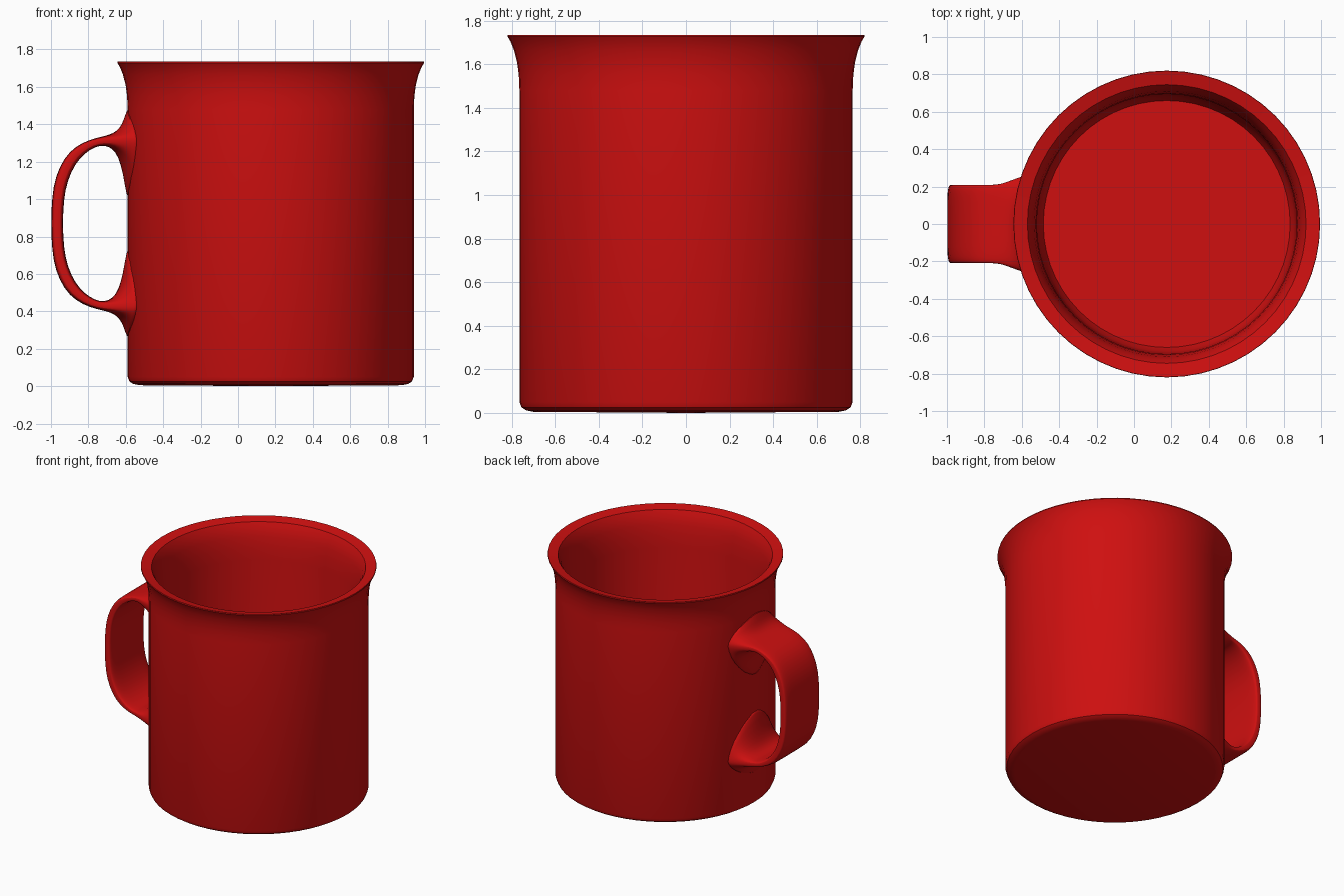
import bpy, bmesh, math
from mathutils import Vector

if "Cube" in bpy.data.objects:
    bpy.data.objects.remove(bpy.data.objects["Cube"], do_unlink=True)

CENTRE_X = 0.175
RADIUS = 0.765
HANDLE_Z = 0.87

# Single glossy red
red = bpy.data.materials.new("enamel red")
red.use_nodes = True
colour = (0.62, 0.005, 0.005, 1)
red.diffuse_color = colour
red.node_tree.nodes["Principled BSDF"].inputs["Base Color"].default_value = colour


def finish(bm, name):
    """Turn a bmesh into a smooth shaded object in the scene."""
    bmesh.ops.recalc_face_normals(bm, faces=bm.faces)
    mesh = bpy.data.meshes.new(name)
    bm.to_mesh(mesh)
    bm.free()
    obj = bpy.data.objects.new(name, mesh)
    bpy.context.collection.objects.link(obj)
    mesh.materials.append(red)
    bpy.ops.object.select_all(action='DESELECT')
    obj.select_set(True)
    bpy.context.view_layer.objects.active = obj
    bpy.ops.object.shade_smooth_by_angle(angle=math.radians(35))
    return obj


# Cup: one lathe profile, from underside centre, over the rim, to the inner floor
profile = [
    (0, 0), (0.70, 0.005), (0.735, 0.012), (0.755, 0.025), (RADIUS, 0.05),
    (RADIUS, 1.48), (0.768, 1.55), (0.776, 1.61), (0.79, 1.665),
    (0.806, 1.705), (0.82, 1.728), (0.818, 1.735),
    (0.745, 1.72), (0.725, 1.68), (0.71, 1.62), (0.70, 1.54), (0.695, 1.45),
    (0.69, 0.2), (0.682, 0.12), (0.66, 0.07), (0, 0.07),
]
bm = bmesh.new()
verts = [bm.verts.new((r, 0, z)) for r, z in profile]
edges = [bm.edges.new(pair) for pair in zip(verts, verts[1:])]
bmesh.ops.spin(bm, geom=verts + edges, cent=(0, 0, 0), axis=(0, 0, 1),
               angle=math.tau, steps=56)
bmesh.ops.remove_doubles(bm, verts=bm.verts, dist=0.0005)
cup = finish(bm, "cup")
cup.location.x = CENTRE_X

# Handle: outer and inner edge points (x, height above handle middle), upper half
upper = [
    (-1.0, 0, -0.937, 0), (-0.995, 0.14, -0.932, 0.13),
    (-0.977, 0.25, -0.912, 0.23), (-0.93, 0.35, -0.87, 0.32),
    (-0.87, 0.412, -0.82, 0.375), (-0.79, 0.45, -0.765, 0.41),
    (-0.72, 0.465, -0.715, 0.42), (-0.67, 0.48, -0.67, 0.40),
    (-0.635, 0.507, -0.64, 0.355), (-0.612, 0.55, -0.615, 0.27),
    (-0.595, 0.61, -0.598, 0.15), (-0.57, 0.63, -0.57, 0.08),
]
lower = [(ox, -oz, ix, -iz) for ox, oz, ix, iz in upper[:0:-1]]
SIDES = 32


def section(ox, oz, ix, iz):
    """Rounded strap section that widens and wraps the cup near its root."""
    root = min(max((ox + 0.72) / 0.12, 0), 1)
    half_width = 0.21 + 0.06 * root
    power = 2 / (5 - 3.4 * root)
    outer, inner = Vector((ox, 0, oz)), Vector((ix, 0, iz))
    side = inner.lerp(outer, 0.5 + 0.15 * root)
    ring = []
    for i in range(SIDES):
        a = math.tau * i / SIDES
        c, s = math.cos(a), math.sin(a)
        y = half_width * math.copysign(abs(c) ** power, c)
        p = side.lerp(outer if s > 0 else inner, abs(s) ** power)
        p.x += root * (RADIUS - math.sqrt(RADIUS ** 2 - y * y))
        p.y = y
        p.z += HANDLE_Z
        ring.append(p)
    return ring


bm = bmesh.new()
rings = [[bm.verts.new(p) for p in section(*row)] for row in lower + upper]
for a, b in zip(rings, rings[1:]):
    for i in range(SIDES):
        j = (i + 1) % SIDES
        bm.faces.new((a[i], a[j], b[j], b[i]))
bm.faces.new(rings[0])
bm.faces.new(rings[-1])
handle = finish(bm, "handle")
for poly in handle.data.polygons:
    poly.use_smooth = True
subdivide = handle.modifiers.new("soften", 'SUBSURF')
subdivide.levels = subdivide.render_levels = 1
